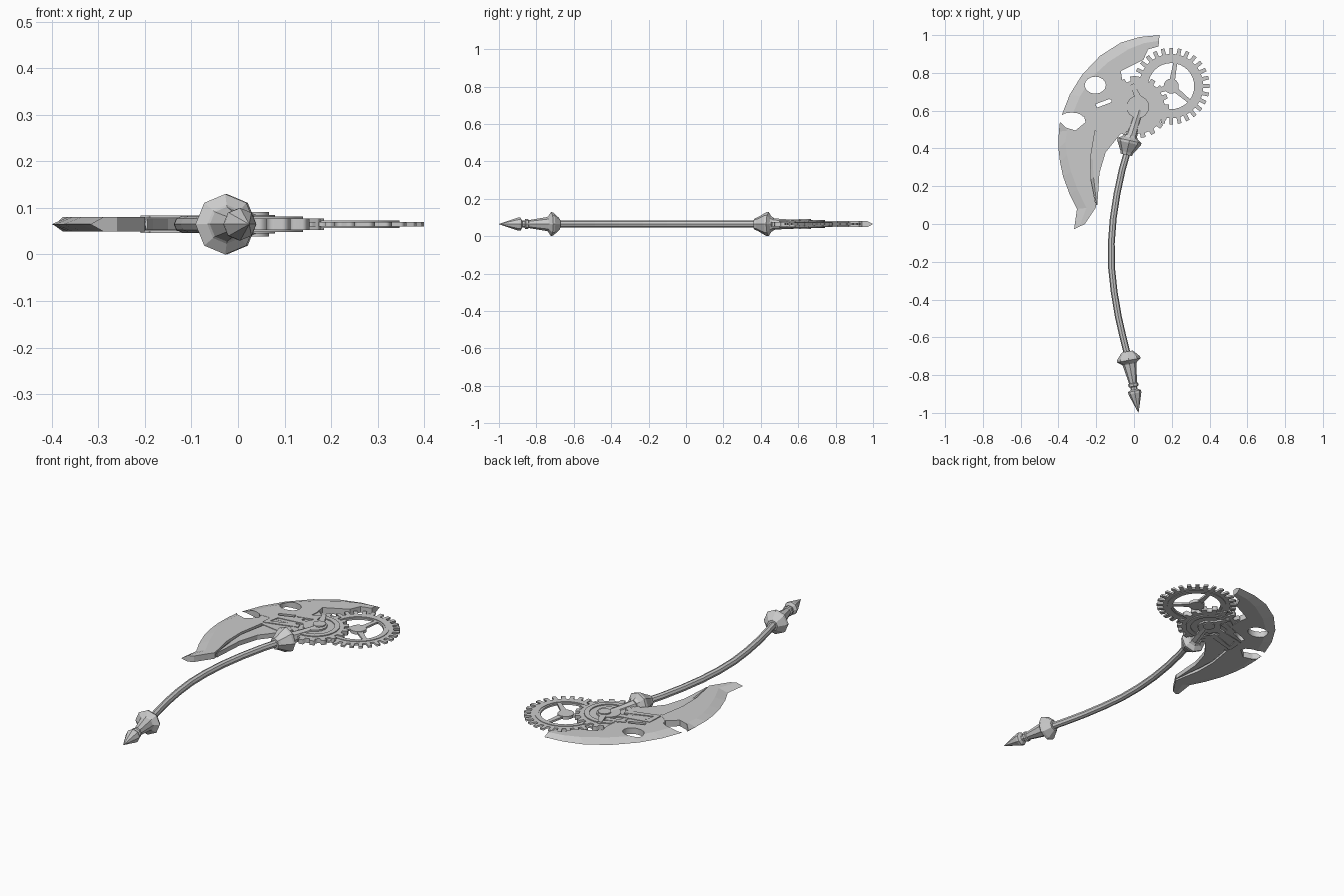
import bpy, bmesh, math
from mathutils import Vector, Matrix

cube = bpy.data.objects.get("Cube")
if cube:
    bpy.data.objects.remove(cube)

MID = 0.065  # height of the symmetry plane

steel = bpy.data.materials.new("grey_steel")
steel.use_nodes = True
steel.diffuse_color = (0.6, 0.6, 0.6, 1)
steel.node_tree.nodes["Principled BSDF"].inputs["Base Color"].default_value = (0.6, 0.6, 0.6, 1)


def add(name, mesh):
    mesh.materials.clear()
    mesh.materials.append(steel)
    ob = bpy.data.objects.new(name, mesh)
    bpy.context.collection.objects.link(ob)
    return ob


def finish(name, bm):
    bmesh.ops.remove_doubles(bm, verts=bm.verts, dist=0.0002)
    bmesh.ops.recalc_face_normals(bm, faces=bm.faces)
    mesh = bpy.data.meshes.new(name)
    bm.to_mesh(mesh)
    bm.free()
    return add(name, mesh)


def sweep(name, pts, sides=8, axis=None):
    """Round section along (x, y, radius) points; a fixed axis makes it a turned part."""
    bm, rings = bmesh.new(), []
    for i, (x, y, r) in enumerate(pts):
        a, b = pts[max(i - 1, 0)], pts[min(i + 1, len(pts) - 1)]
        t = Vector(axis or (b[0] - a[0], b[1] - a[1])).normalized()
        ring = []
        for k in range(sides):
            ang = math.tau * k / sides
            s = r * math.sin(ang)
            ring.append(bm.verts.new((x - t.y * s, y + t.x * s, MID + r * math.cos(ang))))
        rings.append(ring)
    for p, q in zip(rings, rings[1:]):
        for k in range(sides):
            j = (k + 1) % sides
            bm.faces.new((p[k], p[j], q[j], q[k]))
    bm.faces.new(rings[0])
    bm.faces.new(rings[-1])
    return finish(name, bm)


def turned(name, base, axis, profile, sides=8):
    d = Vector(axis).normalized()
    return sweep(name, [(base[0] + d.x * t, base[1] + d.y * t, r) for t, r in profile], sides, axis)


def strip(name, outer, inner, half, bevel):
    """Blade between two edges, ground to a sharp line along the outer one."""
    bm, rows = bmesh.new(), []
    for o, i in zip(outer, inner):
        o, i = Vector(o), Vector(i)
        m = o.lerp(i, min(0.5, bevel / max((i - o).length, 0.001)))
        rows.append([bm.verts.new((p.x, p.y, MID + z)) for p, z in
                     ((o, 0), (m, half), (i, half), (i, -half), (m, -half))])
    for p, q in zip(rows, rows[1:]):
        for k in range(5):
            j = (k + 1) % 5
            bm.faces.new((p[k], p[j], q[j], q[k]))
    bm.faces.new(rows[0])
    bm.faces.new(rows[-1])
    return finish(name, bm)


def plate(name, loops, half):
    """Flat plate from an outline and optional holes."""
    cu = bpy.data.curves.new(name, 'CURVE')
    cu.dimensions, cu.fill_mode, cu.extrude = '2D', 'BOTH', half
    for loop in loops:
        sp = cu.splines.new('POLY')
        sp.points.add(len(loop) - 1)
        for p, co in zip(sp.points, loop):
            p.co = (co[0], co[1], 0, 1)
        sp.use_cyclic_u = True
    tmp = bpy.data.objects.new(name, cu)
    bpy.context.collection.objects.link(tmp)
    bpy.context.view_layer.update()
    mesh = bpy.data.meshes.new_from_object(tmp.evaluated_get(bpy.context.evaluated_depsgraph_get()))
    bpy.data.objects.remove(tmp)
    mesh.transform(Matrix.Translation((0, 0, MID)))
    bm = bmesh.new()
    bm.from_mesh(mesh)
    return finish(name, bm)


def circle(c, rx, ry=None, n=32):
    return [(c[0] + rx * math.cos(math.tau * k / n), c[1] + (ry or rx) * math.sin(math.tau * k / n))
            for k in range(n)]


def teeth(c, root, tip, n):
    pts = []
    for k in range(n):
        for f, r in ((-0.27, root), (-0.22, tip), (0.22, tip), (0.27, root)):
            a = math.tau * (k + f) / n
            pts.append((c[0] + r * math.cos(a), c[1] + r * math.sin(a)))
    return pts


def bar(a, b, wa, wb):
    a, b = Vector(a), Vector(b)
    d = (b - a).normalized()
    n = Vector((-d.y, d.x))
    return [a + n * wa, a - n * wa, b - n * wb, b + n * wb]


def cut(ob, loops):
    for loop in loops:
        cutter = plate("cutter", [loop], 0.1)
        cutter.hide_render = True
        mod = ob.modifiers.new("cut", 'BOOLEAN')
        mod.operation, mod.solver, mod.object = 'DIFFERENCE', 'EXACT', cutter
        bpy.context.view_layer.update()
        mesh = bpy.data.meshes.new_from_object(ob.evaluated_get(bpy.context.evaluated_depsgraph_get()))
        ob.modifiers.clear()
        ob.data = mesh
        bpy.data.objects.remove(cutter)


# Blades
upper = strip("upper_blade",
              [(.135, 1), (.03, .99), (-.07, .96), (-.18, .89), (-.275, .79), (-.34, .685), (-.385, .57)],
              [(.13, .94), (.075, .925), (.05, .87), (-.07, .81), (-.06, .75), (-.07, .64), (-.08, .57)],
              0.016, 0.055)
cut(upper, [circle((-.205, .735), .056, .045, 16),
            circle((-.33, .565), .06, .025, 12),
            bar((-.2, .625), (-.12, .655), .01, .01),
            bar((-.18, .575), (-.165, .605), .008, .008)])

strip("lower_blade",
      [(-.392, .54), (-.398, .49), (-.4, .4), (-.392, .33), (-.375, .25), (-.34, .155), (-.302, .08), (-.317, -.027)],
      [(-.36, .51), (-.31, .495), (-.255, .54), (-.205, .5), (-.23, .35), (-.228, .235), (-.2, .09), (-.26, 0)],
      0.016, 0.05)

strip("inner_blade",
      [(-.2, .58), (-.21, .5), (-.237, .34), (-.23, .235), (-.2, .1)],
      [(-.02, .53), (-.085, .46), (-.15, .38), (-.183, .27), (-.194, .1)],
      0.012, 0.02)

# Bridge joining the blades to the hub
plate("blade_bridge", [[(-.27, .59), (-.255, .535), (-.2, .49), (-.08, .47), (-.02, .54), (-.08, .59)]], 0.015)
for i, (a, b) in enumerate([((-.01, .69), (-.11, .66)), ((-.03, .62), (-.19, .595)),
                            ((-.04, .57), (-.2, .52)), ((-.19, .6), (-.2, .51))]):
    plate(f"bridge_rib_{i + 1}", [bar(a, b, .016, .01)], 0.019)

# Hub gear with raised rings
hub = (.02, .62)
plate("hub_gear", [teeth(hub, .142, .165, 18)], 0.012)
plate("hub_ring", [circle(hub, .12), circle(hub, .095)], 0.017)
plate("hub_disc", [circle(hub, .06, n=16)], 0.02)

# Large open gear
wheel = (.197, .73)
plate("large_gear", [teeth(wheel, .17, .203, 28), circle(wheel, .122)], 0.005)
plate("large_gear_rim", [circle(wheel, .15), circle(wheel, .132)], 0.008)
plate("large_gear_boss", [circle(wheel, .04, n=16)], 0.008)
for k in range(3):
    a = math.radians(80 + 120 * k)
    end = (wheel[0] + .13 * math.cos(a), wheel[1] + .13 * math.sin(a))
    plate(f"large_gear_spoke_{k + 1}", [bar(wheel, end, .016, .01)], 0.005)

# Arm from the collar to the hub
sweep("hub_arm", [(-.022, .44, .033), (.005, .53, .026), (.03, .61, .024), (.035, .64, .024)])
plate("arm_pivot", [circle((.035, .635), .032, n=12)], 0.026)
plate("arm_latch", [bar((.035, .64), (-.01, .74), .02, .01)], 0.021)

# Bowed handle
sweep("handle", [(-.03, .4, .018), (-.062, .29, .018), (-.09, .16, .018), (-.11, .03, .018),
                 (-.12, -.1, .018), (-.119, -.23, .018), (-.105, -.36, .018),
                 (-.083, -.49, .018), (-.058, -.6, .018), (-.035, -.69, .018)])

# Collars, pommel grip and spike
turned("upper_collar", (-.03, .415), (.22, .975),
       [(-.05, .03), (-.035, .035), (.015, .064), (.028, .065), (.042, .042), (.055, .034)])
tail, down = (-.035, -.68), (.18, -.98)
turned("lower_collar", tail, down, [(-.005, .028), (0, .034), (.03, .061), (.042, .065), (.058, .042), (.065, .036)])
turned("pommel_grip", tail, down, [(.06, .038), (.165, .021), (.168, .027), (.182, .027), (.186, .018), (.21, .018)])
turned("pommel_spike", tail, down, [(.2, .02), (.208, .035), (.22, .035), (.3255, .0005)])
